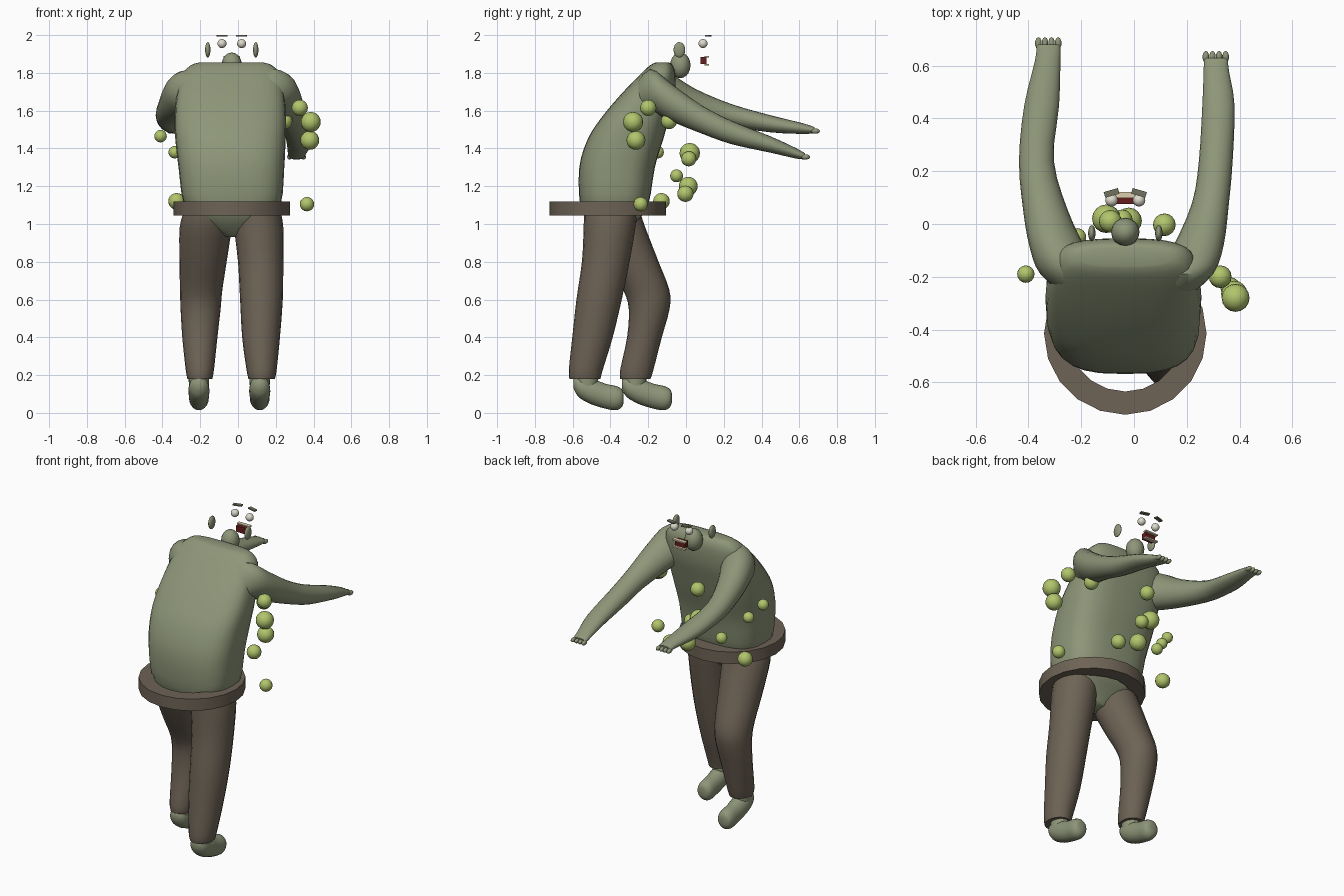
import bpy, bmesh, math
from mathutils import Vector


def material(name, r, g, b):
    m = bpy.data.materials.new(name)
    m.diffuse_color = (r, g, b, 1)
    return m


SKIN = material("grey_green_skin", 0.27, 0.305, 0.19)
CLOTH = material("brown_cloth", 0.155, 0.125, 0.092)
BOIL = material("yellow_green_boil", 0.44, 0.56, 0.15)
EYE = material("eye_white", 0.72, 0.70, 0.60)
BROW = material("brow_grey", 0.17, 0.17, 0.12)
RED = material("mouth_red", 0.13, 0.012, 0.012)
TOOTH = material("tooth_cream", 0.72, 0.62, 0.42)


def finish(name, bm, mat, angle=50):
    bmesh.ops.recalc_face_normals(bm, faces=bm.faces)
    me = bpy.data.meshes.new(name)
    bm.to_mesh(me)
    bm.free()
    me.materials.append(mat)
    ob = bpy.data.objects.new(name, me)
    bpy.context.collection.objects.link(ob)
    bpy.context.view_layer.objects.active = ob
    ob.select_set(True)
    bpy.ops.object.shade_smooth_by_angle(angle=math.radians(angle))
    ob.select_set(False)
    return ob


def smooth_path(rows, steps):
    """Catmull-Rom interpolation of cross-section rows."""
    out = []
    for i in range(len(rows) - 1):
        p0, p1 = rows[max(i - 1, 0)], rows[i]
        p2, p3 = rows[i + 1], rows[min(i + 2, len(rows) - 1)]
        for s in range(steps):
            t = s / steps
            out.append([0.5 * (2 * b + (c - a) * t + (2 * a - 5 * b + 4 * c - d) * t * t
                               + (3 * b - a - 3 * c + d) * t ** 3)
                        for a, b, c, d in zip(p0, p1, p2, p3)])
    return out + [rows[-1]]


def loft(name, rows, mat, along="z", power=2.0, seg=20, steps=3):
    """Rows are x, y, z, half width, half depth of superellipse rings."""
    bm = bmesh.new()
    rings = []
    for x, y, z, a, b in smooth_path(rows, steps):
        ring = []
        for k in range(seg):
            c, s = math.cos(math.tau * k / seg), math.sin(math.tau * k / seg)
            u = math.copysign(abs(c) ** (2 / power), c) * a
            v = math.copysign(abs(s) ** (2 / power), s) * b
            off = Vector((u, v, 0)) if along == "z" else Vector((u, 0, v))
            ring.append(bm.verts.new(Vector((x, y, z)) + off))
        rings.append(ring)
    for r0, r1 in zip(rings, rings[1:]):
        for k in range(seg):
            n = (k + 1) % seg
            bm.faces.new((r0[k], r0[n], r1[n], r1[k]))
    bm.faces.new(rings[0])
    bm.faces.new(rings[-1])
    return finish(name, bm, mat)


def ball(name, loc, radii, mat, seg=16):
    bm = bmesh.new()
    bmesh.ops.create_uvsphere(bm, u_segments=seg, v_segments=seg // 2 + 2, radius=1)
    bmesh.ops.scale(bm, vec=radii, verts=bm.verts)
    bmesh.ops.translate(bm, vec=loc, verts=bm.verts)
    return finish(name, bm, mat)


def box(name, loc, size, mat, turn=0):
    bm = bmesh.new()
    bmesh.ops.create_cube(bm, size=1)
    bmesh.ops.scale(bm, vec=size, verts=bm.verts)
    ob = finish(name, bm, mat, 30)
    ob.location, ob.rotation_euler.z = loc, turn
    return ob


# Hunched torso, from crotch to flat shoulders
loft("torso", [
    (-0.02, -0.38, 0.93, 0.04, 0.06),
    (-0.03, -0.39, 1.00, 0.17, 0.12),
    (-0.03, -0.38, 1.10, 0.255, 0.18),
    (-0.035, -0.365, 1.30, 0.28, 0.20),
    (-0.04, -0.32, 1.45, 0.292, 0.20),
    (-0.04, -0.27, 1.56, 0.295, 0.18),
    (-0.04, -0.205, 1.68, 0.285, 0.145),
    (-0.035, -0.15, 1.79, 0.26, 0.095),
    (-0.035, -0.13, 1.84, 0.215, 0.06),
    (-0.035, -0.125, 1.855, 0.17, 0.035)], SKIN, power=2.9, seg=28)
ball("neck_stub", (-0.033, -0.03, 1.84), (0.054, 0.054, 0.068), SKIN)

# Arms reaching out
loft("left_arm", [
    (-0.20, -0.28, 1.67, 0.05, 0.06), (-0.245, -0.19, 1.70, 0.11, 0.11),
    (-0.29, -0.09, 1.685, 0.105, 0.115), (-0.335, 0.05, 1.63, 0.085, 0.085),
    (-0.37, 0.24, 1.575, 0.066, 0.06), (-0.35, 0.45, 1.53, 0.066, 0.045),
    (-0.327, 0.62, 1.505, 0.048, 0.028), (-0.325, 0.68, 1.497, 0.045, 0.016)],
    SKIN, along="y")
loft("right_arm", [
    (0.15, -0.28, 1.66, 0.05, 0.06), (0.19, -0.19, 1.71, 0.11, 0.11),
    (0.245, -0.08, 1.645, 0.095, 0.10), (0.29, 0.08, 1.555, 0.07, 0.075),
    (0.31, 0.24, 1.485, 0.064, 0.062), (0.32, 0.45, 1.42, 0.061, 0.043),
    (0.312, 0.58, 1.375, 0.048, 0.028), (0.31, 0.63, 1.358, 0.045, 0.016)],
    SKIN, along="y")

# Stubby curled fingers
for side, (hx, hy, hz) in (("left", (-0.325, 0.685, 1.492)), ("right", (0.31, 0.633, 1.355))):
    for k in range(4):
        ball(f"{side}_finger_{k + 1}", (hx + (k - 1.5) * 0.025, hy, hz),
             (0.013, 0.024, 0.014), SKIN, 10)

# Trouser legs
loft("left_trouser_leg", [
    (-0.165, -0.385, 1.07, 0.12, 0.14), (-0.172, -0.36, 0.98, 0.137, 0.145),
    (-0.185, -0.28, 0.80, 0.125, 0.135), (-0.195, -0.21, 0.65, 0.112, 0.122),
    (-0.198, -0.195, 0.55, 0.106, 0.108), (-0.202, -0.22, 0.40, 0.093, 0.092),
    (-0.202, -0.26, 0.23, 0.075, 0.088), (-0.202, -0.268, 0.18, 0.066, 0.08)], CLOTH)
loft("right_trouser_leg", [
    (0.105, -0.40, 1.07, 0.12, 0.14), (0.11, -0.405, 0.98, 0.13, 0.137),
    (0.12, -0.425, 0.80, 0.12, 0.126), (0.124, -0.46, 0.60, 0.113, 0.12),
    (0.122, -0.495, 0.40, 0.10, 0.107), (0.125, -0.53, 0.23, 0.08, 0.09),
    (0.125, -0.535, 0.18, 0.07, 0.082)], CLOTH)

# Bare feet, toes pointing slightly down
for side, fx, fy in (("left", -0.207, -0.27), ("right", 0.115, -0.525)):
    loft(side + "_foot", [
        (fx, fy - 0.07, 0.155, 0.025, 0.025), (fx, fy - 0.045, 0.14, 0.05, 0.055),
        (fx, fy + 0.02, 0.115, 0.056, 0.068), (fx, fy + 0.10, 0.088, 0.052, 0.066),
        (fx, fy + 0.155, 0.078, 0.052, 0.064), (fx, fy + 0.185, 0.078, 0.042, 0.048),
        (fx, fy + 0.195, 0.08, 0.02, 0.025)], SKIN, along="y")
    loft(side + "_ankle", [(fx, fy, 0.10, 0.05, 0.055), (fx, fy, 0.20, 0.056, 0.062)],
         SKIN, steps=1)

# Loose waistband ring with a square section
bm = bmesh.new()
N = 20
profile = [(0.308, 1.045), (0.308, 1.12), (0.22, 1.12), (0.22, 1.045)]
rings = [[bm.verts.new((-0.033 + r * math.sin(math.tau * k / N),
                        -0.415 - r * math.cos(math.tau * k / N), z)) for r, z in profile]
         for k in range(N)]
for k in range(N):
    a, b = rings[k], rings[(k + 1) % N]
    for j in range(4):
        bm.faces.new((a[j], a[(j + 1) % 4], b[(j + 1) % 4], b[j]))
finish("waistband", bm, CLOTH, 60)

# Floating face parts
for side, s in (("left", -1), ("right", 1)):
    ball(side + "_ear", (-0.033 + s * 0.127, -0.035, 1.922), (0.014, 0.031, 0.041), SKIN)
    ball(side + "_eye", (-0.033 + s * 0.052, 0.09, 1.955), (0.024, 0.024, 0.024), EYE)
    box(side + "_brow", (-0.033 + s * 0.052, 0.118, 1.996), (0.056, 0.022, 0.008),
        BROW, -s * 0.28)
box("mouth", (-0.033, 0.092, 1.865), (0.07, 0.032, 0.038), RED)
for part, z in (("upper_teeth", 1.886), ("lower_teeth", 1.843)):
    box(part, (-0.033, 0.11, z), (0.088, 0.024, 0.009), TOOTH)

# Boils scattered around the body: x, y, z, radius
boils = [
    (0.327, -0.20, 1.615, 0.043), (0.385, -0.28, 1.54, 0.053),
    (0.38, -0.265, 1.443, 0.05), (0.365, -0.24, 1.105, 0.038),
    (-0.41, -0.19, 1.465, 0.033), (-0.335, -0.15, 1.38, 0.033),
    (-0.325, -0.13, 1.12, 0.044), (0.245, -0.09, 1.545, 0.043),
    (-0.09, 0.01, 1.555, 0.043), (-0.105, 0.02, 1.375, 0.054),
    (-0.045, 0.015, 1.345, 0.04), (-0.215, -0.05, 1.255, 0.034),
    (-0.02, 0.012, 1.20, 0.05), (0.115, -0.003, 1.16, 0.043)]
for k, (x, y, z, r) in enumerate(boils):
    ball(f"boil_{k + 1}", (x, y, z), (r, r, r), BOIL)
